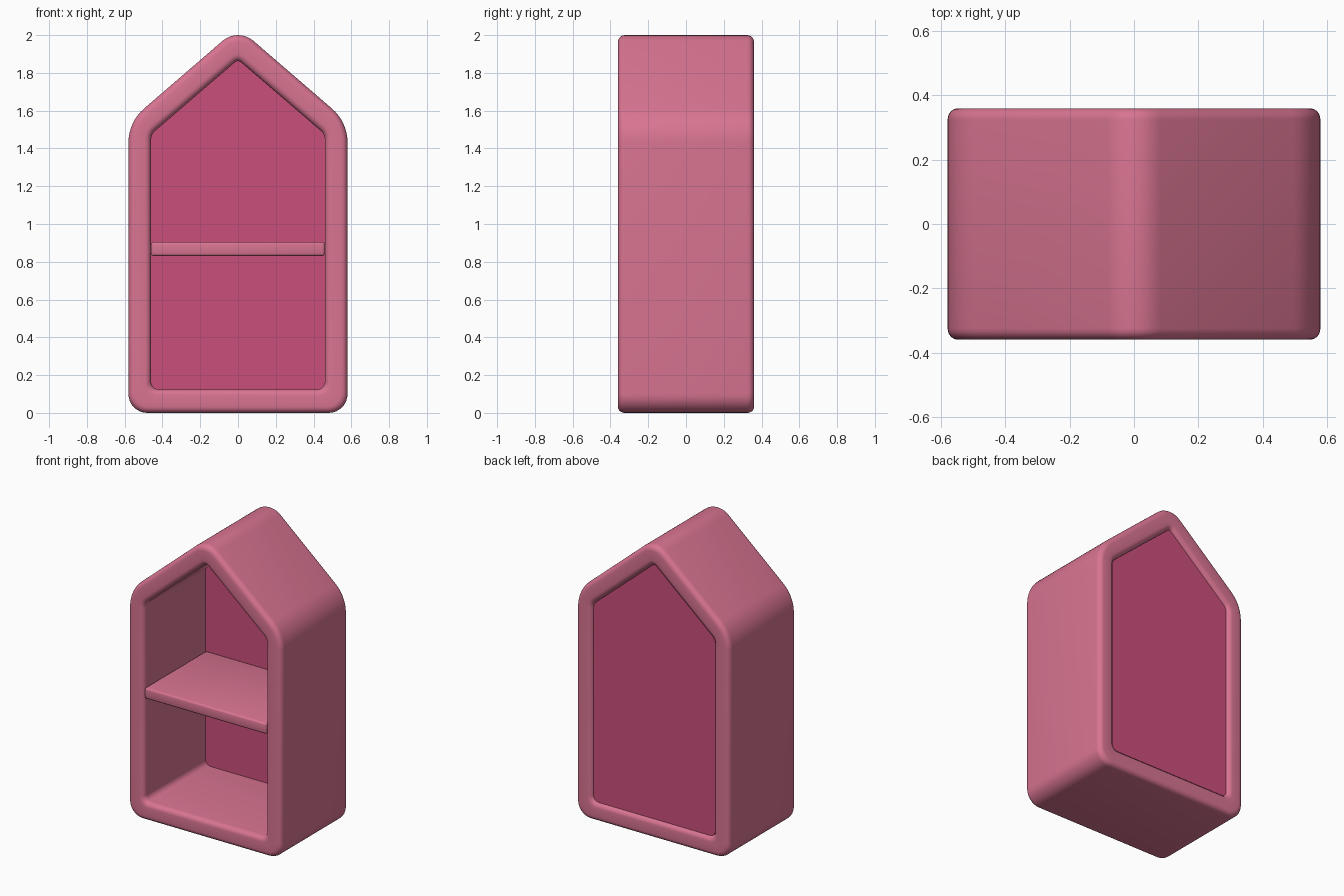
import bpy, bmesh, math
from mathutils import Vector

if "Cube" in bpy.data.objects:
    bpy.data.objects.remove(bpy.data.objects["Cube"])


def material(name, rgb):
    m = bpy.data.materials.new(name)
    m.diffuse_color = (*rgb, 1)
    m.use_nodes = True
    m.node_tree.nodes["Principled BSDF"].inputs["Base Color"].default_value = m.diffuse_color
    return m


ROSE = material("rose pink", (0.69, 0.175, 0.285))
DEEP = material("deep pink", (0.60, 0.078, 0.20))


def rounded(corners, seg=8):
    """Outline in x/z with every corner (x, z, radius) turned into an arc."""
    out = []
    for i, (x, z, r) in enumerate(corners):
        p = Vector((x, z))
        a = (Vector(corners[i - 1][:2]) - p).normalized()
        b = (Vector(corners[(i + 1) % len(corners)][:2]) - p).normalized()
        half = a.angle(b) / 2
        centre = p + (a + b).normalized() * r / math.sin(half)
        start = p + a * r / math.tan(half) - centre
        end = p + b * r / math.tan(half) - centre
        sweep = start.angle(end)
        for k in range(seg + 1):
            t = k / seg
            v = (start * math.sin((1 - t) * sweep) + end * math.sin(t * sweep)) / math.sin(sweep)
            out.append(centre + v)
    return out


def house(half, bottom, eave, apex, r_bottom, r_eave, r_apex):
    return rounded([(-half, bottom, r_bottom), (half, bottom, r_bottom),
                    (half, eave, r_eave), (0, apex, r_apex), (-half, eave, r_eave)])


def finish(name, bm, mat, bevel=0, segments=4):
    bmesh.ops.recalc_face_normals(bm, faces=bm.faces)
    me = bpy.data.meshes.new(name)
    bm.to_mesh(me)
    bm.free()
    me.materials.append(mat)
    ob = bpy.data.objects.new(name, me)
    bpy.context.collection.objects.link(ob)
    bpy.ops.object.select_all(action='DESELECT')
    ob.select_set(True)
    bpy.context.view_layer.objects.active = ob
    if bevel:
        mod = ob.modifiers.new("rounded edges", 'BEVEL')
        mod.width = bevel
        mod.segments = segments
        mod.limit_method = 'ANGLE'
        mod.angle_limit = math.radians(60)
        bpy.ops.object.modifier_apply(modifier=mod.name)
    bpy.ops.object.shade_smooth_by_angle(angle=math.radians(40))
    return ob


def ring(bm, outline, y):
    return [bm.verts.new((p.x, y, p.y)) for p in outline]


# House-shaped frame: outer and inner outlines joined into a hollow tube
outer = house(0.58, 0.0, 1.54, 2.04, 0.10, 0.24, 0.125)
inner = house(0.46, 0.125, 1.475, 1.87, 0.04, 0.06, 0.025)
bm = bmesh.new()
loops = [ring(bm, outer, -0.36), ring(bm, outer, 0.36),
         ring(bm, inner, 0.36), ring(bm, inner, -0.36)]
n = len(outer)
for j in range(4):
    a, b = loops[j], loops[(j + 1) % 4]
    for i in range(n):
        k = (i + 1) % n
        bm.faces.new((a[i], a[k], b[k], b[i]))
finish("house_frame", bm, ROSE, 0.035, 5)

# Back panel filling the inner outline
bm = bmesh.new()
front, back = ring(bm, inner, 0.305), ring(bm, inner, 0.34)
bm.faces.new(front)
bm.faces.new(back)
for i in range(n):
    k = (i + 1) % n
    bm.faces.new((front[i], front[k], back[k], back[i]))
finish("back_panel", bm, DEEP)

# Middle shelf
bm = bmesh.new()
bmesh.ops.create_cube(bm, size=1)
for v in bm.verts:
    v.co = Vector((v.co.x * 0.92, v.co.y * 0.665 - 0.0225, v.co.z * 0.075 + 0.868))
finish("shelf", bm, ROSE, 0.014, 3)
